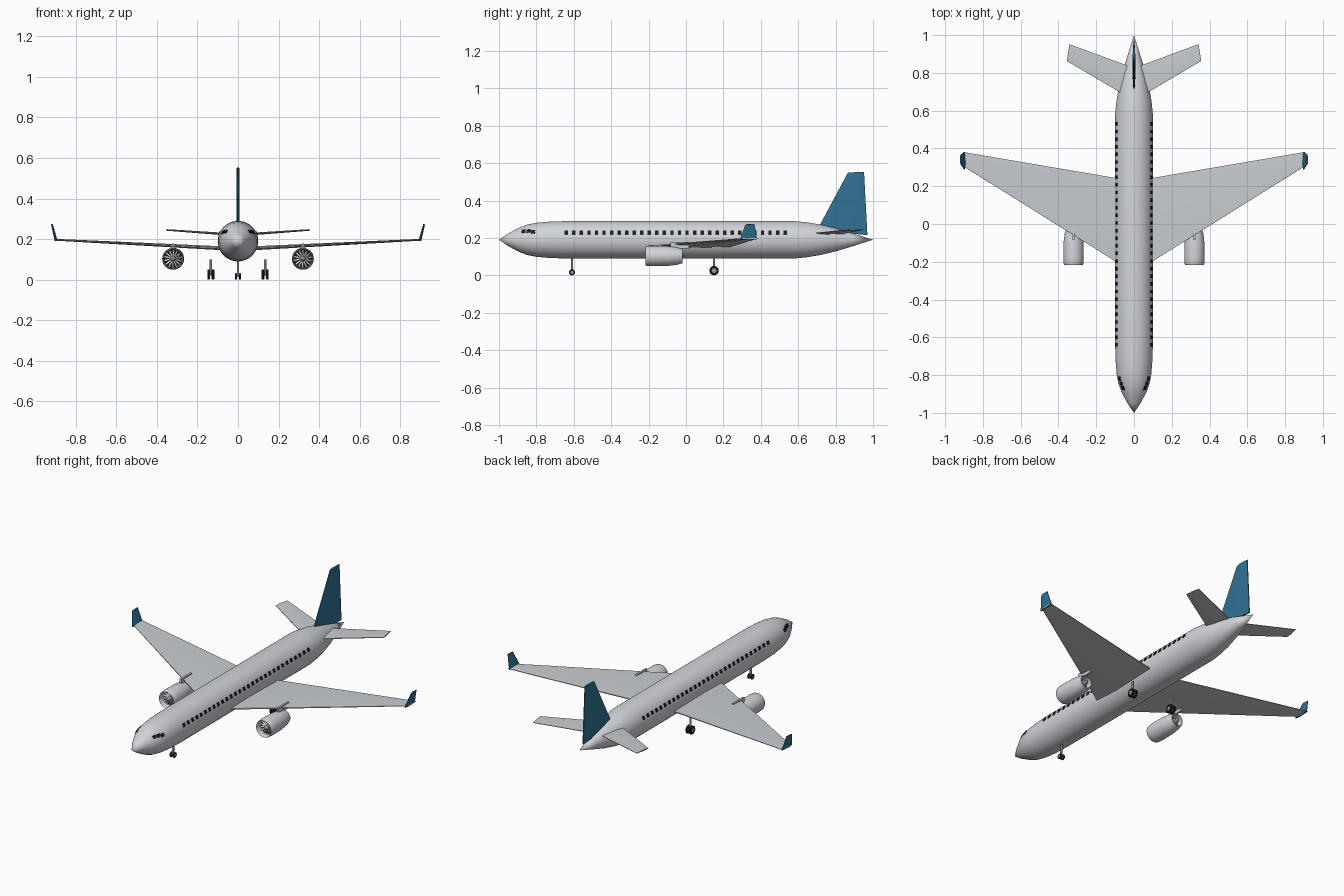
import bpy, bmesh, math
from mathutils import Vector, Matrix

if "Cube" in bpy.data.objects:
    bpy.data.objects.remove(bpy.data.objects["Cube"])


def material(name, rgb):
    m = bpy.data.materials.new(name)
    m.diffuse_color = (*rgb, 1)
    m.use_nodes = True
    m.node_tree.nodes["Principled BSDF"].inputs["Base Color"].default_value = m.diffuse_color
    return m


WHITE = material("body_white", (0.64, 0.66, 0.70))
GREY = material("wing_grey", (0.58, 0.61, 0.64))
TEAL = material("tail_teal", (0.03, 0.17, 0.30))
DARK = material("window_black", (0.01, 0.012, 0.016))
TYRE = material("tyre_black", (0.015, 0.015, 0.015))
METAL = material("metal_grey", (0.30, 0.31, 0.33))


def finish(name, bm, mat, smooth=True):
    bmesh.ops.remove_doubles(bm, verts=bm.verts, dist=1e-5)
    bmesh.ops.recalc_face_normals(bm, faces=bm.faces)
    me = bpy.data.meshes.new(name)
    bm.to_mesh(me)
    bm.free()
    ob = bpy.data.objects.new(name, me)
    bpy.context.collection.objects.link(ob)
    me.materials.append(mat)
    if smooth:
        bpy.ops.object.select_all(action='DESELECT')
        ob.select_set(True)
        bpy.context.view_layer.objects.active = ob
        bpy.ops.object.shade_smooth_by_angle(angle=math.radians(35))
    return ob


def lathe(name, profile, centre, mat, seg=32, axis='Y', closed=False):
    """Turn (along, radius) points about the Y, X or Z axis through centre."""
    bm = bmesh.new()
    rings = []
    for a, r in profile:
        ring = []
        for i in range(seg):
            t = 2 * math.pi * i / seg
            c, s = r * math.cos(t), r * math.sin(t)
            p = {'Y': (c, a, s), 'X': (a, c, s), 'Z': (c, s, a)}[axis]
            ring.append(bm.verts.new(Vector(p) + Vector(centre)))
        rings.append(ring)
    pairs = list(zip(rings, rings[1:])) + ([(rings[-1], rings[0])] if closed else [])
    for a, b in pairs:
        for i in range(seg):
            j = (i + 1) % seg
            bm.faces.new((a[i], a[j], b[j], b[i]))
    return finish(name, bm, mat)


def panel(name, root, tip, t_root, t_tip, normal, mat):
    """Tapered slab between a root edge and a tip edge (leading, trailing)."""
    bm = bmesh.new()
    n = Vector(normal).normalized()
    for (le, te), t in ((root, t_root), (tip, t_tip)):
        le, te = Vector(le), Vector(te)
        for p, k in ((le, 0.35), (le.lerp(te, 0.35), 1.0), (te, 0.3)):
            for s in (-1, 1):
                bm.verts.new(p + n * s * k * t / 2)
    bmesh.ops.convex_hull(bm, input=bm.verts)
    return finish(name, bm, mat)


def box(bm, size, mat4):
    bmesh.ops.create_cube(bm, size=1, matrix=mat4 @ Matrix.Diagonal((*size, 1)))


# Fuselage
CZ = 0.19
HULL = [(-1, 0), (-0.95, 0.034), (-0.89, 0.066), (-0.85, 0.081), (-0.80, 0.091), (-0.73, 0.097),
        (-0.64, 0.1), (0.58, 0.1), (0.65, 0.093), (0.72, 0.081), (0.80, 0.062), (0.89, 0.035), (1, 0)]
lathe("fuselage", HULL, (0, 0, CZ), WHITE, 48)


def hull_point(y, angle, side):
    """Surface point and orientation matrix (local z = outward) on the hull."""
    for (y0, r0), (y1, r1) in zip(HULL, HULL[1:]):
        if y0 <= y <= y1:
            r, slope = r0 + (r1 - r0) * (y - y0) / (y1 - y0), (r1 - r0) / (y1 - y0)
            break
    out = Vector((side * math.cos(angle), 0, math.sin(angle)))
    n = (out - Vector((0, slope, 0))).normalized()
    along = Vector((0, 1, 0)) + out * slope
    along.normalize()
    rot = Matrix((along, n.cross(along), n)).transposed().to_4x4()
    return Matrix.Translation(out * r + Vector((0, y, CZ))) @ rot


# Cabin and cockpit windows
cabin, cockpit = bmesh.new(), bmesh.new()
for side in (-1, 1):
    for i in range(30):
        box(cabin, (0.018, 0.02, 0.006), hull_point(-0.64 + i * 1.17 / 29, math.radians(22.5), side))
    for y, z in ((-0.868, 0.050), (-0.843, 0.046), (-0.819, 0.042)):
        r = 0.081 if y < -0.84 else 0.087
        box(cockpit, (0.021, 0.02, 0.006), hull_point(y, math.asin(z / r), side))
finish("cabin_windows", cabin, DARK, False)
finish("cockpit_windows", cockpit, DARK, False)

# Tail fin
panel("tail_fin", ((0, 0.70, 0.24), (0, 0.97, 0.215)), ((0, 0.866, 0.55), (0, 0.952, 0.553)),
      0.018, 0.014, (1, 0, 0), TEAL)


def wheel(name, centre, r, w):
    lathe(name + "_tyre", [(-w / 2, r * 0.5), (-w / 2, r * 0.85), (-w / 4, r), (w / 4, r),
                           (w / 2, r * 0.85), (w / 2, r * 0.5)], centre, TYRE, 20, 'X', True)
    lathe(name + "_hub", [(-w * 0.4, 0), (-w * 0.4, r * 0.52), (w * 0.4, r * 0.52), (w * 0.4, 0)],
          centre, METAL, 16, 'X')


def gear(name, x, y, r, w, gap, top):
    lathe(name + "_strut", [(r, 0), (r, 0.006), (top, 0.006), (top, 0)], (x, y, 0), METAL, 12, 'Z')
    lathe(name + "_axle", [(-gap, 0), (-gap, 0.004), (gap, 0.004), (gap, 0)], (x, y, r), METAL, 10, 'X')
    for s, label in ((-1, "left"), (1, "right")):
        wheel(f"{name}_{label}_wheel", (x + s * gap, y, r), r, w)


gear("nose_gear", 0, -0.61, 0.016, 0.009, 0.010, 0.10)

for s, label in ((-1, "left"), (1, "right")):
    # Wing, winglet and tailplane
    panel(label + "_wing", ((s * 0.04, -0.234, 0.153), (s * 0.04, 0.234, 0.153)),
          ((s * 0.905, 0.306, 0.197), (s * 0.905, 0.381, 0.197)), 0.020, 0.009, (-s * 0.05, 0, 1), GREY)
    panel(label + "_winglet", ((s * 0.897, 0.288, 0.192), (s * 0.897, 0.380, 0.192)),
          ((s * 0.918, 0.318, 0.272), (s * 0.918, 0.366, 0.275)), 0.014, 0.009, (s, 0, -0.25), TEAL)
    panel(label + "_tailplane", ((s * 0.02, 0.665, 0.222), (s * 0.02, 0.833, 0.222)),
          ((s * 0.356, 0.863, 0.245), (s * 0.341, 0.952, 0.245)), 0.013, 0.008, (-s * 0.06, 0, 1), GREY)

    # Engine cowl, fan and exhaust
    ec = (s * 0.32, 0, 0.103)
    lathe(label + "_engine_cowl", [(-0.19, 0.044), (-0.21, 0.046), (-0.217, 0.049), (-0.21, 0.052),
                                   (-0.18, 0.054), (-0.10, 0.053), (-0.05, 0.047), (-0.018, 0.038),
                                   (-0.018, 0.034), (-0.06, 0.036), (-0.15, 0.044)],
          ec, WHITE, 32, 'Y', True)
    lathe(label + "_fan_disc", [(-0.178, 0), (-0.178, 0.045), (-0.172, 0.045), (-0.172, 0)], ec, DARK, 32)
    lathe(label + "_fan_hub", [(-0.212, 0), (-0.205, 0.007), (-0.19, 0.013), (-0.175, 0.014), (-0.175, 0)],
          ec, METAL, 20)
    lathe(label + "_exhaust", [(-0.06, 0), (-0.06, 0.036), (-0.055, 0.022), (-0.018, 0.012), (-0.01, 0)],
          ec, METAL, 24)
    blades = bmesh.new()
    for i in range(14):
        spin = Matrix.Rotation(2 * math.pi * i / 14, 4, 'Y')
        box(blades, (0.008, 0.003, 0.034), Matrix.Translation((ec[0], -0.184, ec[2])) @ spin
            @ Matrix.Translation((0, 0, 0.028)) @ Matrix.Rotation(0.5, 4, 'Z'))
    finish(label + "_fan_blades", blades, WHITE, False)

    # Pylon
    pylon = bmesh.new()
    box(pylon, (0.011, 0.10, 0.036), Matrix.Translation((s * 0.32, -0.034, 0.161)))
    finish(label + "_pylon", pylon, GREY, False)

    # Main landing gear
    gear(label + "_main_gear", s * 0.134, 0.15, 0.025, 0.013, 0.011, 0.10)
